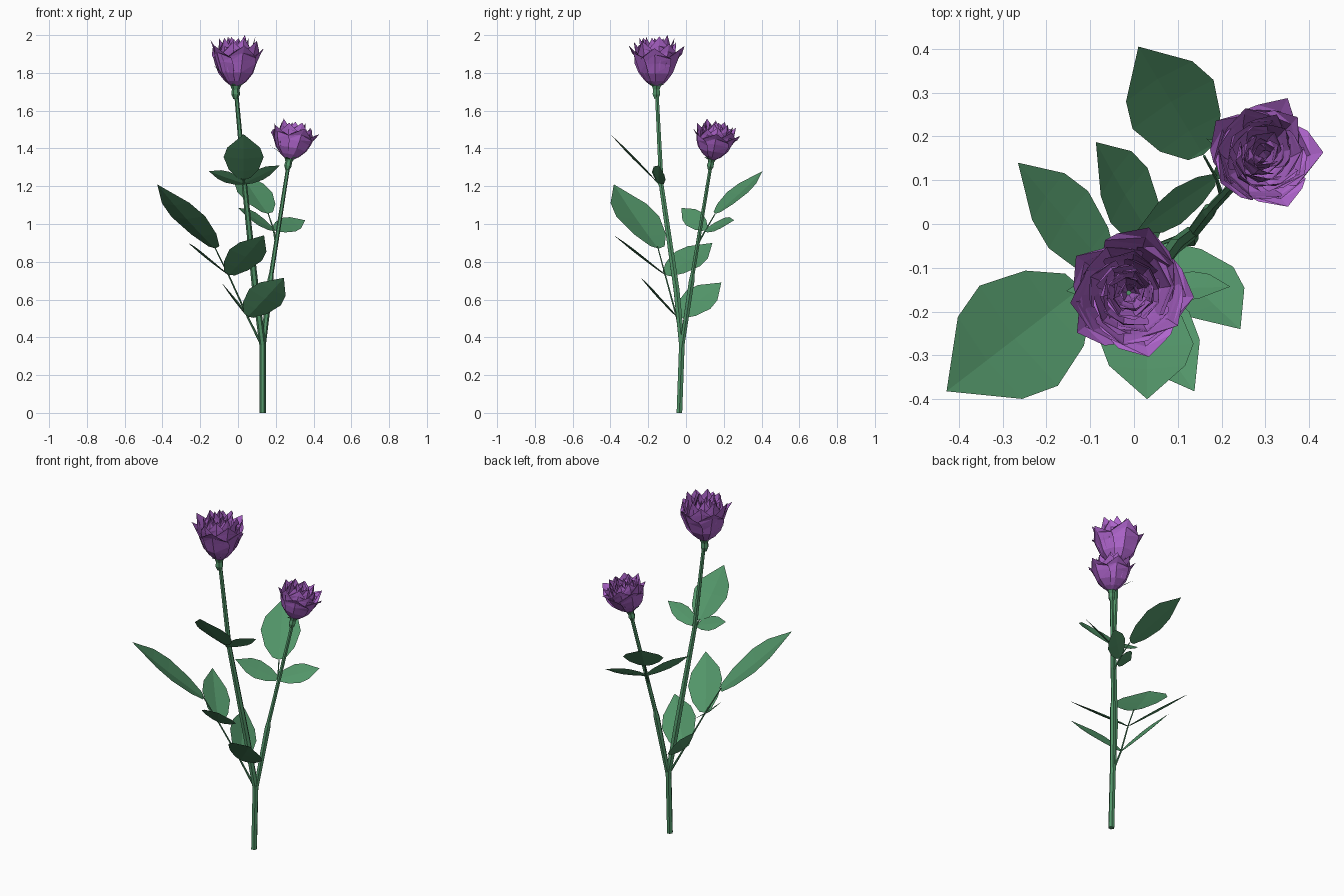
import bpy, bmesh, math, random
from mathutils import Vector, Matrix

random.seed(4)
cube = bpy.data.objects.get("Cube")
if cube:
    bpy.data.objects.remove(cube)


def make_material(name, color):
    mat = bpy.data.materials.new(name)
    mat.use_nodes = True
    mat.diffuse_color = color
    mat.node_tree.nodes["Principled BSDF"].inputs["Base Color"].default_value = color
    return mat


green = make_material("leaf green", (0.085, 0.30, 0.14, 1))
purple = make_material("petal purple", (0.43, 0.13, 0.61, 1))


def finish(bm, name, mat, matrix=None):
    mesh = bpy.data.meshes.new(name)
    bm.to_mesh(mesh)
    bm.free()
    mesh.materials.append(mat)
    obj = bpy.data.objects.new(name, mesh)
    bpy.context.collection.objects.link(obj)
    if matrix:
        obj.matrix_world = matrix
    return obj


def tube(name, points, radii, sides=6):
    """Faceted tube through the points, with one radius for each point."""
    bm = bmesh.new()
    pts = [Vector(p) for p in points]
    rings = []
    for i, p in enumerate(pts):
        axis = (pts[min(i + 1, len(pts) - 1)] - pts[max(i - 1, 0)]).normalized()
        a = axis.cross(Vector((0, 1, 0))).normalized()
        b = axis.cross(a)
        ring = []
        for k in range(sides):
            t = math.tau * k / sides
            ring.append(bm.verts.new(p + radii[i] * (a * math.cos(t) + b * math.sin(t))))
        rings.append(ring)
    for low, high in zip(rings, rings[1:]):
        for k in range(sides):
            n = (k + 1) % sides
            bm.faces.new((low[k], low[n], high[n], high[k]))
    bm.faces.new(rings[0])
    bm.faces.new(rings[-1])
    bmesh.ops.recalc_face_normals(bm, faces=bm.faces)
    return finish(bm, name, green)


# Leaf outline: position along the midrib and share of the half width
OUTLINE = [(0.03, 0.33), (0.21, 0.75), (0.48, 1.0), (0.69, 0.82)]


def leaf(name, base, tip, half, up, cup=0.06):
    """Pointed leaf blade, folded a little along its midrib."""
    base, tip, up = Vector(base), Vector(tip), Vector(up)
    axis = tip - base
    normal = (up - axis * (up.dot(axis) / axis.length_squared)).normalized()
    side = axis.normalized().cross(normal)
    bm = bmesh.new()
    start, end = bm.verts.new(base), bm.verts.new(tip)
    mids = [bm.verts.new(base + axis * t - normal * half * cup * w) for t, w in OUTLINE]
    for s in (1, -1):
        edge = [bm.verts.new(base + axis * t + side * s * half * w + normal * half * cup * w)
                for t, w in OUTLINE]
        faces = [(start, edge[0], mids[0]), (mids[-1], edge[-1], end)]
        for i in range(len(edge) - 1):
            faces.append((mids[i], edge[i], edge[i + 1]))
            faces.append((mids[i], edge[i + 1], mids[i + 1]))
        for f in faces:
            bm.faces.new(f if s > 0 else f[::-1])
    return finish(bm, name, green)


# Petal rows: share of height and share of radius
PROFILE = [(0, 0.25), (0.12, 0.54), (0.33, 0.85), (0.6, 1.0), (0.82, 1.02), (1, 0.97)]
# Petal layers: count, radius, height, outward flare
LAYERS = [(5, 0.107, 0.215, 0.045), (5, 0.101, 0.24, 0.028), (5, 0.086, 0.262, 0.012),
          (5, 0.068, 0.268, 0), (4, 0.05, 0.262, 0), (4, 0.033, 0.25, 0), (3, 0.017, 0.235, 0)]


def bloom(name, matrix):
    """Cup of overlapping petals in nested layers."""
    bm = bmesh.new()
    columns = (-1, 0, 1)
    for layer, (count, radius, height, flare) in enumerate(LAYERS):
        for k in range(count):
            middle = math.tau * k / count + layer * 0.7 + random.uniform(-0.12, 0.12)
            lift = random.uniform(0.93, 1.0)
            lean = random.uniform(-0.004, 0.009)
            grid = []
            for s, bulge in PROFILE:
                row = []
                spread = math.pi / count * 1.3 * (1 - 0.4 * s ** 6)
                for u in columns:
                    rough = random.uniform(-1, 1) * 0.005 * s
                    angle = middle + u * spread
                    r = radius * bulge * (1 + 0.06 * u) + flare * s ** 5 * (1 - 0.5 * u * u)
                    r += rough + lean * s
                    z = height * lift * s * (1 - 0.22 * u * u * s * s) + rough * 0.5
                    row.append(bm.verts.new((r * math.cos(angle), r * math.sin(angle), z)))
                grid.append(row)
            for low, high in zip(grid, grid[1:]):
                for i in range(len(columns) - 1):
                    bm.faces.new((low[i], low[i + 1], high[i + 1]))
                    bm.faces.new((low[i], high[i + 1], high[i]))
    return finish(bm, name, purple, matrix)


def flower(name, base, top, width, height, sepal_tip):
    """Bloom with its swollen green calyx and sepals."""
    base, axis = Vector(base), (Vector(top) - Vector(base)).normalized()
    turn = Vector((0, 0, 1)).rotation_difference(axis).to_matrix().to_4x4()
    bloom(name + "_bloom", Matrix.Translation(base) @ turn @ Matrix.Diagonal((width, width, height, 1)))
    tube(name + "_calyx", [base + axis * width * d for d in (-0.07, -0.045, -0.02, 0.01)],
         [width * r for r in (0.012, 0.023, 0.02, 0.032)])
    leaf(name + "_long_sepal", base, sepal_tip, 0.018 * width, axis)
    for k in range(4):
        t = math.tau * k / 5 - 1.9
        out = Vector((math.cos(t), math.sin(t), 0.25)) * 0.05 * width
        leaf(name + "_sepal", base - axis * 0.01, base + out, 0.015 * width, axis)


# Stems
tube("main_stem",
     [(0.13, -0.035, 0), (0.13, -0.022, 0.36), (0.093, -0.05, 0.65), (0.035, -0.13, 1.2), (-0.01, -0.155, 1.7)],
     [0.017, 0.017, 0.018, 0.014, 0.011])
tube("side_stem",
     [(0.13, -0.025, 0.33), (0.172, 0.03, 0.7), (0.177, 0.036, 0.74), (0.268, 0.133, 1.32)],
     [0.014, 0.017, 0.012, 0.01])

# Flowers
flower("main", (-0.012, -0.157, 1.732), (-0.009, -0.158, 2), 1, 1, (-0.14, -0.17, 1.85))
flower("side", (0.271, 0.136, 1.345), (0.306, 0.172, 1.54), 0.87, 0.75, (0.165, 0.195, 1.42))

# Leaf stalks
tube("low_leaf_stalk",
     [(0.125, -0.022, 0.36), (0.05, -0.05, 0.51), (-0.05, -0.11, 0.73), (-0.125, -0.15, 0.88)],
     [0.007, 0.005, 0.004, 0.003])
tube("upper_leaf_stalk", [(0.035, -0.13, 1.19), (0.03, -0.145, 1.215), (0.03, -0.17, 1.24)],
     [0.006, 0.005, 0.003])
tube("side_leaf_stalk", [(0.2, 0.065, 0.9), (0.188, 0.105, 0.97), (0.16, 0.155, 1.055)],
     [0.006, 0.004, 0.003])

# Five leaflets on the low stalk
leaf("low_leaf_end", (-0.12, -0.145, 0.87), (-0.428, -0.382, 1.21), 0.145, (0.5, 0.4, 0.75))
leaf("low_leaf_upper_back", (-0.05, -0.11, 0.73), (-0.265, 0.14, 0.9), 0.088, (0.65, 0, 0.76))
leaf("low_leaf_upper_front", (-0.05, -0.11, 0.73), (0.138, -0.382, 0.94), 0.098, (0, 0.63, 0.78))
leaf("low_leaf_lower_back", (0.05, -0.045, 0.51), (-0.087, 0.187, 0.69), 0.09, (0.75, 0, 0.65))
leaf("low_leaf_lower_front", (0.05, -0.05, 0.51), (0.243, -0.24, 0.715), 0.102, (0, 0.74, 0.67))

# Three leaflets high on the main stem
leaf("upper_leaf_end", (0.03, -0.165, 1.235), (0.03, -0.4, 1.475), 0.106, (0, 0.72, 0.69))
leaf("upper_leaf_right", (0.03, -0.145, 1.215), (-0.155, -0.153, 1.28), 0.046, (0.2, 0.65, 0.7))
leaf("upper_leaf_left", (0.03, -0.145, 1.215), (0.22, -0.143, 1.31), 0.046, (-0.2, 0.65, 0.7))

# Three leaflets on the side stem
leaf("side_leaf_end", (0.158, 0.158, 1.055), (0.01, 0.405, 1.28), 0.108, (0.35, -0.57, 0.75))
leaf("side_leaf_right", (0.188, 0.105, 0.97), (0, -0.025, 1.085), 0.054, (0.35, -0.57, 0.75))
leaf("side_leaf_left", (0.188, 0.105, 0.97), (0.355, 0.255, 1.02), 0.058, (0.2, -0.65, 0.7))
